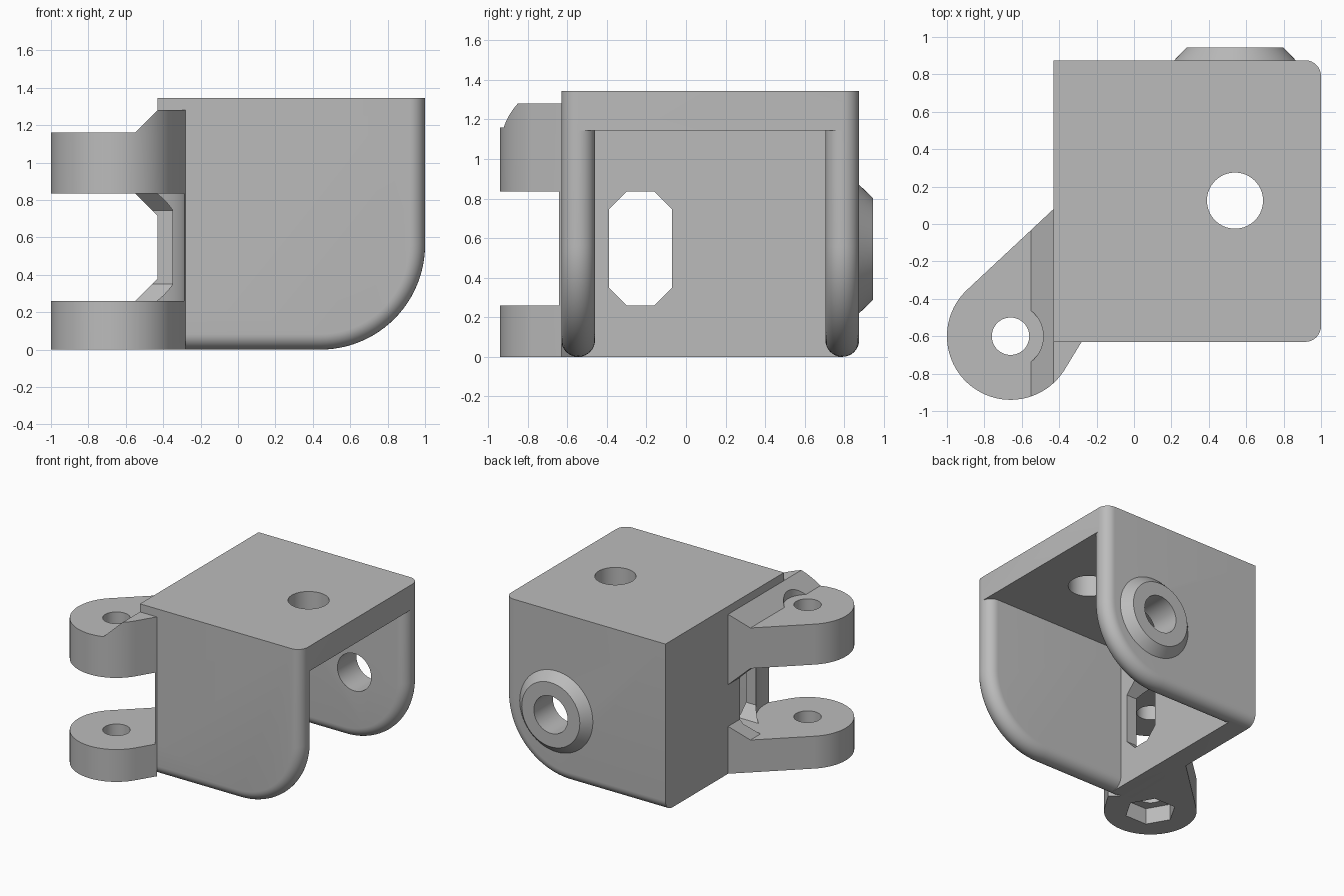
import bpy
import bmesh
from math import sin, cos, pi, radians
from mathutils import Vector

cube = bpy.data.objects.get("Cube")
if cube:
    bpy.data.objects.remove(cube, do_unlink=True)

grey = bpy.data.materials.new("mid grey")
grey.use_nodes = True
GREY = (0.5, 0.5, 0.5, 1)
grey.diffuse_color = GREY
grey.node_tree.nodes["Principled BSDF"].inputs["Base Color"].default_value = GREY


def loft(name, rings):
    """Closed solid skinned through matching rings of points."""
    bm = bmesh.new()
    loops = [[bm.verts.new(p) for p in ring] for ring in rings]
    count = len(loops[0])
    for a, b in zip(loops, loops[1:]):
        for i in range(count):
            j = (i + 1) % count
            bm.faces.new((a[i], a[j], b[j], b[i]))
    bm.faces.new(loops[0])
    bm.faces.new(loops[-1])
    bmesh.ops.recalc_face_normals(bm, faces=bm.faces)
    mesh = bpy.data.meshes.new(name)
    bm.to_mesh(mesh)
    bm.free()
    mesh.materials.append(grey)
    obj = bpy.data.objects.new(name, mesh)
    bpy.context.collection.objects.link(obj)
    return obj


def prism(name, outline, axis, low, high):
    """Extrude a 2D outline along the x, y or z axis."""
    place = {"x": lambda a, b, d: (d, a, b),
             "y": lambda a, b, d: (a, d, b),
             "z": lambda a, b, d: (a, b, d)}[axis]
    return loft(name, [[place(a, b, d) for a, b in outline] for d in (low, high)])


def box(name, x, y, z):
    return prism(name, [(x[0], y[0]), (x[1], y[0]), (x[1], y[1]), (x[0], y[1])], "z", *z)


def arc(cx, cy, r, start, end, steps):
    angles = [radians(start + (end - start) * i / steps) for i in range(steps + 1)]
    return [(cx + r * cos(t), cy + r * sin(t)) for t in angles]


def circle(cx, cy, r, sides=64):
    return arc(cx, cy, r, 0, 360, sides)[:-1]


def combine(target, tool, operation, keep=False):
    mod = target.modifiers.new(operation.lower(), "BOOLEAN")
    mod.operation = operation
    mod.solver = "EXACT"
    mod.object = tool
    bpy.context.view_layer.update()
    with bpy.context.temp_override(object=target, active_object=target):
        bpy.ops.object.modifier_apply(modifier=mod.name)
    if not keep:
        bpy.data.objects.remove(tool, do_unlink=True)


LEFT, RIGHT, TOP = -0.43, 1.0, 1.345
FRONT, BACK, WALL = -0.63, 0.875, 0.17
HALF = WALL / 2
PIN = (-0.66, -0.6)
GAP = (0.26, 0.835)
LUG_TOP = 1.16
HOLE_X = 0.54
BOSS_Z = 0.545


# Side walls with fully rounded free edges
def side_wall(name, y_low):
    rings = []
    for i in range(17):
        t = pi * i / 16
        inset = (HALF - 0.002) * (1 - sin(t))
        outline = [(LEFT, TOP), (LEFT, inset)]
        outline += arc(0.44, 0.56, 0.56 - inset, -90, 0, 24)
        outline += [(RIGHT - inset, TOP)]
        rings.append([(x, y_low + HALF - HALF * cos(t), z) for x, z in outline])
    return loft(name, rings)


bracket = side_wall("bracket", FRONT)
combine(bracket, side_wall("back_wall", BACK - WALL), "UNION")

# End wall and top plate
inner_y = (FRONT + HALF, BACK - HALF)
combine(bracket, box("end_wall", (LEFT, LEFT + WALL), inner_y, (0, TOP)), "UNION")
combine(bracket, box("top_plate", (LEFT, RIGHT), inner_y, (TOP - 0.2, TOP)), "UNION")
combine(bracket, prism("top_hole", circle(HOLE_X, 0.125, 0.15), "z", 1, 1.5), "DIFFERENCE")

# Conical boss on the back wall
boss = loft("boss", [[(x, y, z) for x, z in circle(HOLE_X, BOSS_Z, r)]
                     for y, r in ((BACK - 0.02, 0.325), (BACK, 0.325), (BACK + 0.07, 0.258))])
bore = prism("bore", circle(HOLE_X, BOSS_Z, 0.15), "y", 0.5, 1.1)
combine(bracket, bore, "DIFFERENCE", keep=True)
combine(boss, bore, "DIFFERENCE")

# Hinge lugs: outline seen from above, trimmed by a side profile with sloped ribs
outline = [(-0.36, 0.08), (LEFT, 0.08)] + arc(*PIN, 0.34, 133, 328, 48)
outline += [(-0.28, FRONT), (-0.36, -0.55)]
lugs = prism("hinge_lugs", outline, "z", 0, TOP)
rib = 0.12
tip = LEFT - rib
profile = [(-1.1, -0.1), (-0.2, -0.1), (-0.2, LUG_TOP + rib), (LEFT, LUG_TOP + rib),
           (tip, LUG_TOP), (-1.1, LUG_TOP), (-1.1, GAP[1]), (tip, GAP[1]),
           (LEFT, GAP[1] - rib), (LEFT, GAP[0] + rib), (tip, GAP[0]), (-1.1, GAP[0])]
combine(lugs, prism("lug_profile", profile, "y", -1.2, 0.3), "INTERSECT")

# Washer clearance, pin hole and nut pocket
cuts = (("washer", circle(*PIN, 0.175), LUG_TOP, 1.5),
        ("pin", circle(*PIN, 0.1), -0.1, 1.5),
        ("nut", circle(*PIN, 0.19, 6), -0.1, 0.13))
for name, shape, low, high in cuts:
    combine(lugs, prism(name, shape, "z", low, high), "DIFFERENCE")

# Swing clearance between the lugs and the eight-sided cable window
swing = prism("swing", circle(*PIN, 0.375, 96), "z", *GAP)
c = 0.09
y0, y1 = -0.39, -0.07
z0, z1 = GAP
octagon = [(y0 + c, z0), (y1 - c, z0), (y1, z0 + c), (y1, z1 - c),
           (y1 - c, z1), (y0 + c, z1), (y0, z1 - c), (y0, z0 + c)]
window = prism("window", octagon, "x", -0.7, -0.2)
for cutter in (swing, window):
    combine(bracket, cutter, "DIFFERENCE", keep=True)
    combine(lugs, cutter, "DIFFERENCE")

# Smooth the round surfaces and keep the edges sharp
for obj in (bracket, boss, lugs):
    bpy.ops.object.select_all(action="DESELECT")
    obj.select_set(True)
    bpy.context.view_layer.objects.active = obj
    bpy.ops.object.shade_smooth_by_angle(angle=radians(30))
